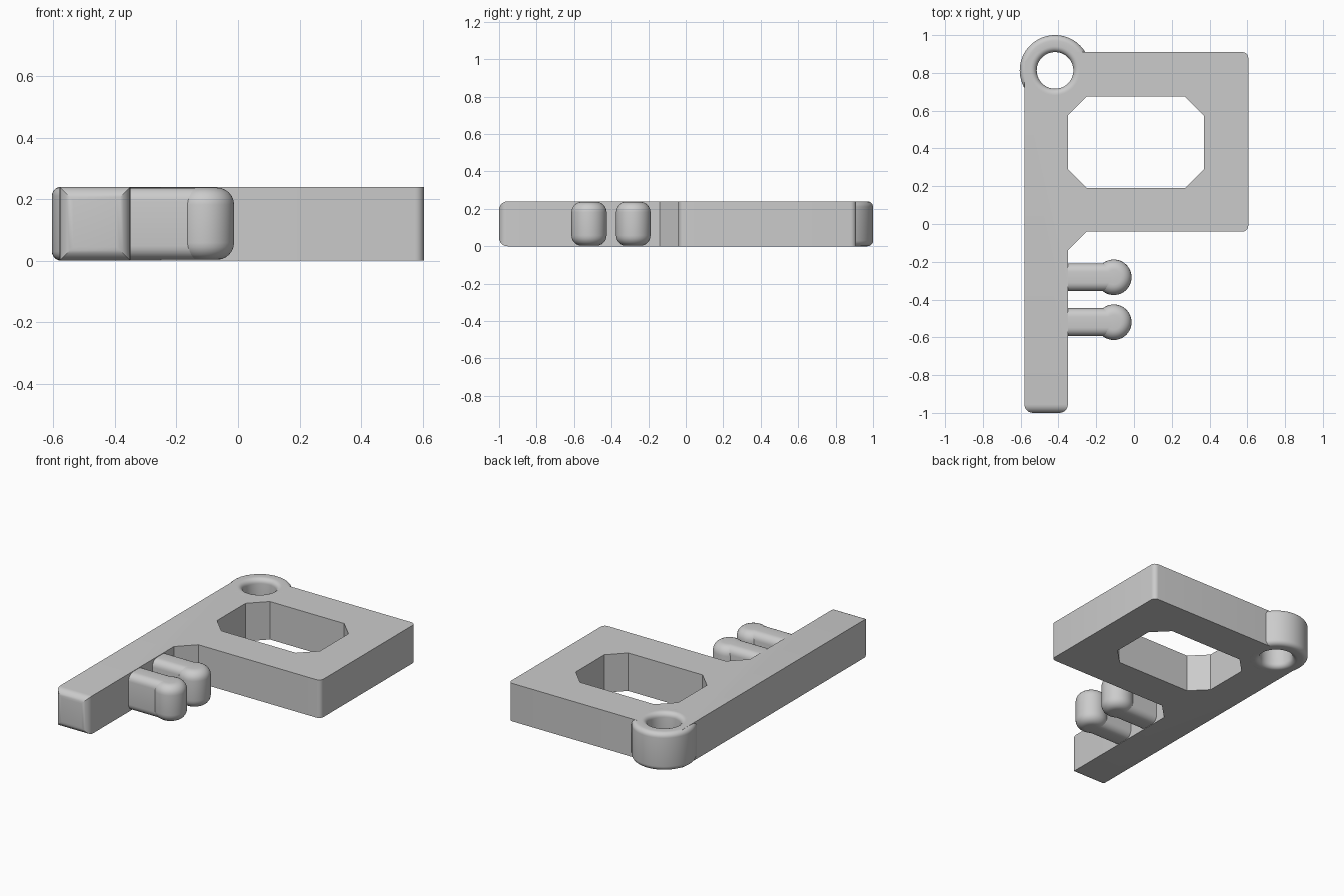
import bpy, bmesh, math
from mathutils import Matrix, Vector

H = 0.24                      # overall thickness
RING = Vector((-0.418, 0.813, 0))

if "Cube" in bpy.data.objects:
    bpy.data.objects.remove(bpy.data.objects["Cube"], do_unlink=True)

grey = bpy.data.materials.new("plain grey")
grey.use_nodes = True
colour = (0.6, 0.6, 0.6, 1)
grey.diffuse_color = colour
grey.node_tree.nodes["Principled BSDF"].inputs["Base Color"].default_value = colour


def finish(name, bm):
    """Turn a bmesh into a named, coloured, smooth-shaded object."""
    bmesh.ops.recalc_face_normals(bm, faces=bm.faces)
    mesh = bpy.data.meshes.new(name)
    bm.to_mesh(mesh)
    bm.free()
    obj = bpy.data.objects.new(name, mesh)
    mesh.materials.append(grey)
    bpy.context.collection.objects.link(obj)
    smooth(obj)
    return obj


def smooth(obj):
    bpy.ops.object.select_all(action="DESELECT")
    obj.select_set(True)
    bpy.context.view_layer.objects.active = obj
    bpy.ops.object.shade_smooth_by_angle(angle=math.radians(30))


def prism(points, z0, z1):
    """Extrude a flat outline between two heights."""
    bm = bmesh.new()
    face = bm.faces.new([bm.verts.new((x, y, z0)) for x, y in points])
    out = bmesh.ops.extrude_face_region(bm, geom=[face])
    verts = [v for v in out["geom"] if isinstance(v, bmesh.types.BMVert)]
    bmesh.ops.translate(bm, verts=verts, vec=(0, 0, z1 - z0))
    return bm


def round_edges(bm, rule, radius, segments=6):
    edges = [e for e in bm.edges if rule(*[v.co for v in e.verts])]
    bmesh.ops.bevel(bm, geom=edges, offset=radius, segments=segments,
                    profile=0.5, affect="EDGES")


def lathe(name, profile, centre, steps=64):
    """Revolve an (r, z) profile about a vertical axis."""
    bm = bmesh.new()
    verts = [bm.verts.new((r, 0, z)) for r, z in profile]
    edges = [bm.edges.new(pair) for pair in zip(verts, verts[1:])]
    bmesh.ops.spin(bm, geom=verts + edges, cent=(0, 0, 0), axis=(0, 0, 1),
                   angle=math.tau, steps=steps, use_duplicate=False)
    bmesh.ops.remove_doubles(bm, verts=bm.verts, dist=0.0005)
    bmesh.ops.translate(bm, verts=bm.verts, vec=centre)
    return finish(name, bm)


def arc(r, z, radius, start, steps=6):
    """Quarter-circle of profile points, going anticlockwise."""
    angles = [math.radians(start + 90 * i / steps) for i in range(steps + 1)]
    return [(r + radius * math.cos(a), z + radius * math.sin(a)) for a in angles]


# Flat body: long bar and square frame in one outline
bm = prism([(-0.58, -1), (-0.35, -1), (-0.35, -0.14), (-0.25, -0.04),
            (0.605, -0.04), (0.605, 0.91), (-0.53, 0.91), (-0.58, 0.86)], 0, H)
round_edges(bm, lambda a, b: a.y < -0.99 and b.y < -0.99, 0.045)
round_edges(bm, lambda a, b: a.x > 0.6 and b.x > 0.6 and abs(a.z - b.z) > 0.1, 0.03)
body = finish("body", bm)

# Cut the eight-sided window and the seat for the ring
window = finish("window_cutter", prism(
    [(-0.35, 0.29), (-0.25, 0.19), (0.27, 0.19), (0.37, 0.29),
     (0.37, 0.575), (0.27, 0.675), (-0.25, 0.675), (-0.35, 0.575)], -0.1, H + 0.1))
bm = bmesh.new()
bmesh.ops.create_cone(bm, cap_ends=True, segments=64, radius1=0.13, radius2=0.13,
                      depth=1, matrix=Matrix.Translation(RING))
seat = finish("ring_cutter", bm)
for cutter in (window, seat):
    mod = body.modifiers.new("cut", "BOOLEAN")
    mod.operation, mod.solver, mod.object = "DIFFERENCE", "EXACT", cutter
    bpy.context.view_layer.objects.active = body
    bpy.ops.object.modifier_apply(modifier=mod.name)
    bpy.data.objects.remove(cutter, do_unlink=True)
smooth(body)

# Ring with rounded rims
inner, outer, rim = 0.097, 0.187, 0.03
loop = (arc(outer - rim, H - rim, rim, 0) + arc(inner + rim, H - rim, rim, 90)
        + arc(inner + rim, rim, rim, 180) + arc(outer - rim, rim, rim, 270))
lathe("key_ring", loop + loop[:1], RING)

# Two teeth, each a rounded stem with a rounded upright knob
low, high, soft = 0.003, H - 0.003, 0.055
for label, y in (("rear", -0.282), ("front", -0.52)):
    bm = prism([(-0.4, y - 0.074), (-0.12, y - 0.074),
                (-0.12, y + 0.074), (-0.4, y + 0.074)], low, high)
    round_edges(bm, lambda a, b: abs(a.x - b.x) > 0.1, 0.045)
    finish(label + "_tooth_stem", bm)
    lathe(label + "_tooth_knob",
          [(0, low)] + arc(0.094 - soft, low + soft, soft, 270)
          + arc(0.094 - soft, high - soft, soft, 0) + [(0, high)],
          (-0.107, y, 0), 48)
